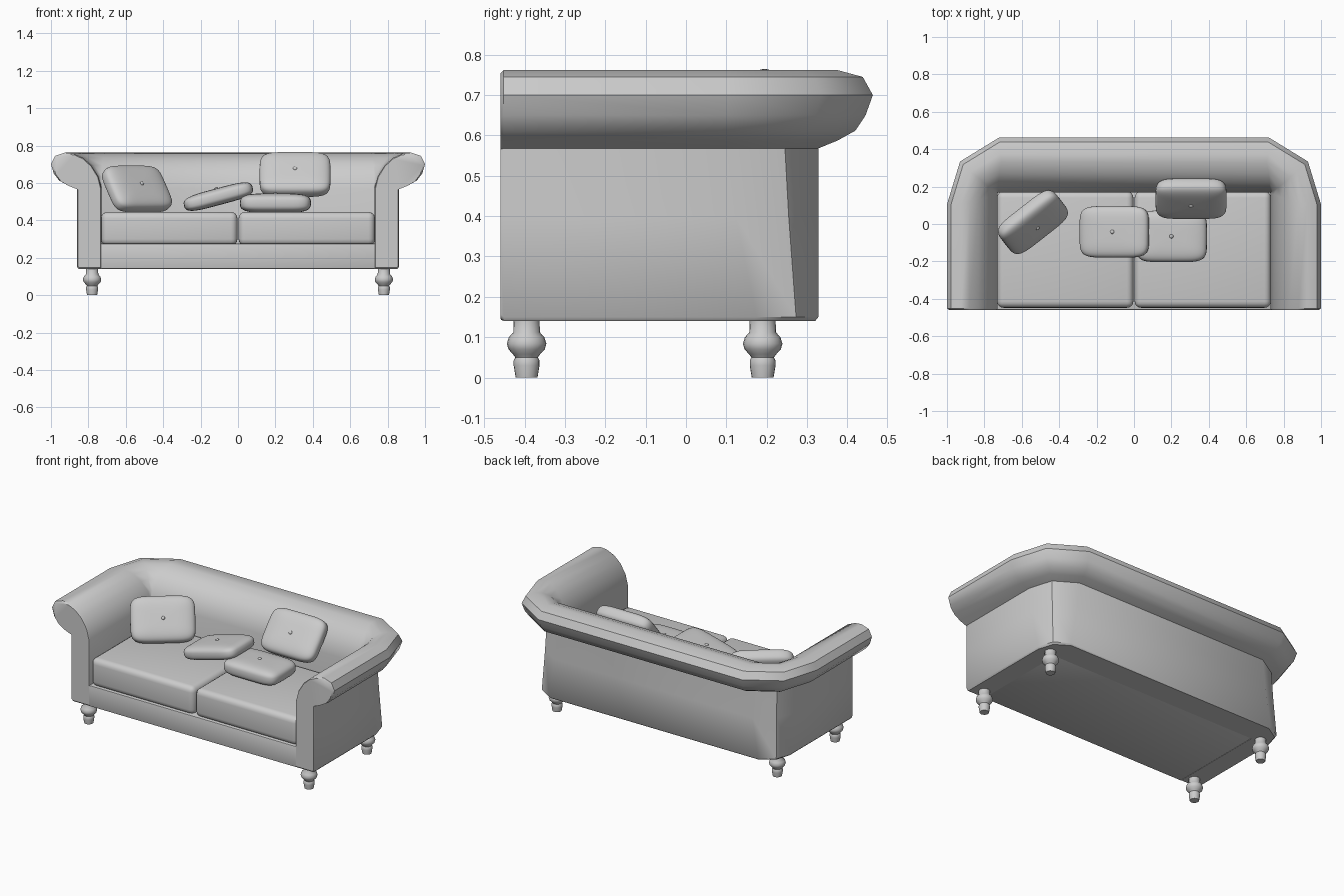
import bpy, bmesh, math
from mathutils import Matrix, Vector

if "Cube" in bpy.data.objects:
    bpy.data.objects.remove(bpy.data.objects["Cube"])


def finish(name, bm, angle=40, matrix=None):
    bmesh.ops.recalc_face_normals(bm, faces=bm.faces)
    mesh = bpy.data.meshes.new(name)
    bm.to_mesh(mesh)
    bm.free()
    mesh.polygons.foreach_set("use_smooth", [True] * len(mesh.polygons))
    mesh.set_sharp_from_angle(angle=math.radians(angle))
    obj = bpy.data.objects.new(name, mesh)
    bpy.context.collection.objects.link(obj)
    if matrix:
        obj.matrix_world = matrix
    return obj


def box(name, lo, hi, bevel=0, segments=4):
    bm = bmesh.new()
    bmesh.ops.create_cube(bm, size=1)
    lo, hi = Vector(lo), Vector(hi)
    for v in bm.verts:
        v.co = Vector(a + (b - a) * (c + 0.5) for a, b, c in zip(lo, hi, v.co))
    if bevel:
        bmesh.ops.bevel(bm, geom=bm.edges[:], offset=bevel, segments=segments,
                        profile=0.5, affect='EDGES')
    return finish(name, bm)


# Arms and back: one rolled profile swept round a U, rows are
# (arm x, back y, z, size of the corner cut)
PROFILE = [
    (0.73, 0.168, 0.14, 0.004), (0.73, 0.168, 0.57, 0.004),
    (0.747, 0.185, 0.635, 0.02), (0.785, 0.22, 0.695, 0.06),
    (0.83, 0.27, 0.735, 0.11), (0.88, 0.33, 0.757, 0.17),
    (0.925, 0.375, 0.762, 0.21), (0.978, 0.438, 0.745, 0.26),
    (1.0, 0.463, 0.70, 0.28), (0.985, 0.445, 0.65, 0.27),
    (0.955, 0.42, 0.612, 0.25), (0.91, 0.375, 0.587, 0.22),
    (0.86, 0.328, 0.568, 0.18), (0.86, 0.328, 0.40, 0.16),
    (0.86, 0.328, 0.15, 0.12), (0.852, 0.32, 0.14, 0.12),
]
FRONT = -0.46


def rail(x, y, z, r):
    half = [(0.80 + (x - 0.80) * 0.94, FRONT, 0.45 + (z - 0.45) * 0.975),
            (x, FRONT + 0.008, z), (x, y - 1.28 * r, z),
            (x - 0.25 * r, y - 0.46 * r, z), (x - r, y, z)]
    return half + [(-a, b, c) for a, b, c in reversed(half)]


bm = bmesh.new()
rows = [[bm.verts.new(p) for p in rail(*row)] for row in PROFILE]
for i, row in enumerate(rows):
    nxt = rows[(i + 1) % len(rows)]
    for j in range(len(row) - 1):
        bm.faces.new((row[j], row[j + 1], nxt[j + 1], nxt[j]))
for end in (0, -1):
    bm.faces.new([row[end] for row in rows])
finish("arms_and_back", bm)

# Base under the seat
box("base", (-0.735, FRONT, 0.141), (0.735, 0.2, 0.275), 0.006, 2)

# Two seat cushions
for side, name in ((-1, "left"), (1, "right")):
    a, b = sorted((side * 0.003, side * 0.732))
    box(name + "_seat_cushion", (a, -0.448, 0.265), (b, 0.175, 0.445), 0.035)


# Turned legs
LEG = [(0, 0.0), (0.027, 0.0), (0.032, 0.03), (0.032, 0.042), (0.028, 0.05),
       (0.034, 0.058), (0.045, 0.07), (0.049, 0.084), (0.044, 0.1),
       (0.033, 0.112), (0.032, 0.145), (0, 0.145)]


def leg(name, x, y):
    bm = bmesh.new()
    verts = [bm.verts.new((r, 0, z)) for r, z in LEG]
    edges = [bm.edges.new(pair) for pair in zip(verts, verts[1:])]
    bmesh.ops.spin(bm, geom=verts + edges, axis=(0, 0, 1), cent=(0, 0, 0),
                   angle=2 * math.pi, steps=20)
    bmesh.ops.remove_doubles(bm, verts=bm.verts, dist=1e-4)
    finish(name, bm, 50, Matrix.Translation((x, y, 0)))


for sx, side in ((-1, "left"), (1, "right")):
    leg(f"front_{side}_leg", sx * 0.78, -0.395)
    leg(f"back_{side}_leg", sx * 0.78, 0.19)


# Throw pillows: squared-off spheres with a small button on the face
def power(v, p):
    return math.copysign(abs(v) ** p, v)


def pillow(name, centre, yaw=0, lean=0, roll=0, size=(0.19, 0.138, 0.052)):
    m = (Matrix.Translation(centre) @ Matrix.Rotation(math.radians(yaw), 4, 'Z')
         @ Matrix.Rotation(math.radians(roll), 4, 'Y')
         @ Matrix.Rotation(math.radians(lean), 4, 'X'))
    bm = bmesh.new()
    bmesh.ops.create_uvsphere(bm, u_segments=40, v_segments=20, radius=1)
    for v in bm.verts:
        flat = math.hypot(v.co.x, v.co.y)
        ring = power(flat, 0.5)
        cx, cy = (v.co.x / flat, v.co.y / flat) if flat > 1e-5 else (0, 0)
        v.co = (size[0] * ring * power(cx, 0.38), size[1] * ring * power(cy, 0.38),
                size[2] * power(v.co.z, 0.65))
    finish(name, bm, 80, m)
    bm = bmesh.new()
    bmesh.ops.create_uvsphere(bm, u_segments=12, v_segments=8, radius=0.011)
    bmesh.ops.scale(bm, vec=(1, 1, 0.6), verts=bm.verts)
    finish(name + "_button", bm, 80, m @ Matrix.Translation((0, 0, size[2])))


pillow("flat_pillow", (0.2, -0.066, 0.492))
pillow("tilted_pillow", (-0.105, -0.042, 0.527), roll=-15, size=(0.19, 0.138, 0.045))
pillow("back_pillow", (0.305, 0.135, 0.645), lean=50)
pillow("corner_pillow", (-0.54, 0.01, 0.568), yaw=38, lean=55)
